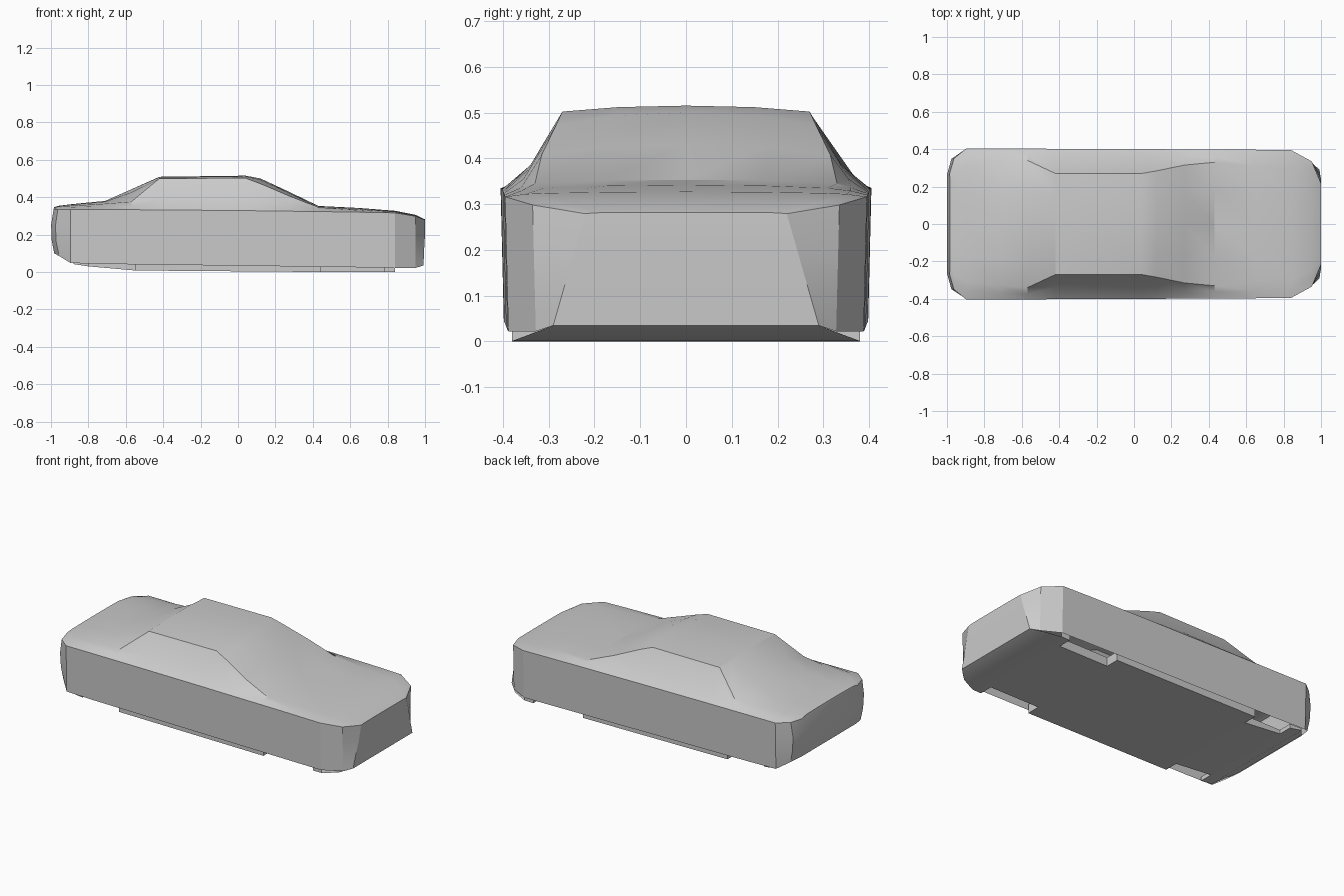
import bpy, bmesh
from math import sin, pi

if "Cube" in bpy.data.objects:
    bpy.data.objects.remove(bpy.data.objects["Cube"])


def finish(name, bm, angle):
    bmesh.ops.recalc_face_normals(bm, faces=bm.faces)
    me = bpy.data.meshes.new(name)
    bm.to_mesh(me)
    bm.free()
    ob = bpy.data.objects.new(name, me)
    bpy.context.collection.objects.link(ob)
    bpy.ops.object.select_all(action='DESELECT')
    ob.select_set(True)
    bpy.context.view_layer.objects.active = ob
    bpy.ops.object.shade_smooth_by_angle(angle=angle)
    return ob


# Car body: cross-sections along x
# x, half width, sill z, belt z, shoulder (y, z), roof edge (y, z), centre z
SECTIONS = [
    (-.978, .27, .100, .335, .25, .341, .22, .344, .346),
    (-.955, .35, .085, .335, .32, .343, .27, .350, .354),
    (-.895, .405, .048, .335, .36, .346, .31, .354, .362),
    (-.71, .404, .043, .334, .37, .352, .33, .365, .380),
    (-.57, .403, .041, .333, .375, .350, .34, .376, .442),
    (-.42, .402, .039, .332, .34, .385, .27, .500, .509),
    (.04, .400, .033, .328, .34, .385, .27, .502, .515),
    (.12, .400, .032, .327, .345, .375, .284, .472, .500),
    (.27, .399, .030, .325, .355, .355, .315, .408, .430),
    (.43, .398, .028, .323, .36, .336, .33, .345, .353),
    (.65, .397, .025, .320, .36, .329, .31, .335, .342),
    (.84, .395, .022, .316, .35, .322, .30, .324, .327),
    (.95, .335, .022, .298, .29, .302, .25, .303, .305),
    (.992, .22, .035, .279, .21, .280, .20, .281, .282),
]

bm = bmesh.new()
rings = []
for x, w, zb, zt, y1, z1, y2, z2, zc in SECTIONS:
    wb = .29 if x > .98 else w - .007          # front panel widens downward
    half = [(wb, zb)]
    for t in (.3, .65):
        half.append((wb + (w - wb) * t, zb + (zt - zb) * t))
    half += [(w, zt), (y1, z1), (y2, z2), (y2 * .55, z2 + (zc - z2) * .75)]
    pts = half + [(0, zc)] + [(-y, z) for y, z in reversed(half)]
    ring = []
    for y, z in pts:
        s = sin(pi * max(0, min(1, (z - .08) / .29)))
        dx = -.022 * s if x < -.9 else (.008 * s if x > .98 else 0)
        ring.append(bm.verts.new((x + dx, y, z)))
    rings.append(ring)
n = len(rings[0])
for a, b in zip(rings, rings[1:]):
    for i in range(n - 1):
        bm.faces.new((a[i], a[i + 1], b[i + 1], b[i]))
# Nose and tail panels
for r in (rings[0], rings[-1]):
    for i in range(n // 2 - 1):
        bm.faces.new((r[i], r[i + 1], r[n - 2 - i], r[n - 1 - i]))
    bm.faces.new((r[n // 2 - 1], r[n // 2], r[n // 2 + 1]))
finish("car_body", bm, .35)

# Underbody pan with wheel cut-outs and short skirts: x, half width, z
PAN = [
    (.992, .29, .035), (.93, .345, .014), (.84, .38, .001), (.78, .38, 0),
    (.78, .295, 0), (.44, .295, 0), (.44, .38, 0), (-.55, .38, .008),
    (-.55, .295, .008), (-.80, .295, .03), (-.80, .38, .03),
    (-.88, .385, .042), (-.978, .27, .1),
]
bm = bmesh.new()
rows = [[bm.verts.new((x, s * y, z)) for s in (1, -1)] for x, y, z in PAN]
tops = [[bm.verts.new((x, s * y, max(.055, z + .01))) for s in (1, -1)]
        for x, y, z in PAN]
for i in range(len(PAN) - 1):
    if PAN[i][0] != PAN[i + 1][0]:
        bm.faces.new((rows[i][0], rows[i][1], rows[i + 1][1], rows[i + 1][0]))
    if 2 <= i < len(PAN) - 2:
        for k in (0, 1):
            bm.faces.new((rows[i][k], rows[i + 1][k],
                          tops[i + 1][k], tops[i][k]))
bmesh.ops.delete(bm, geom=[v for v in bm.verts if not v.link_faces],
                 context='VERTS')
finish("underbody", bm, .35)
